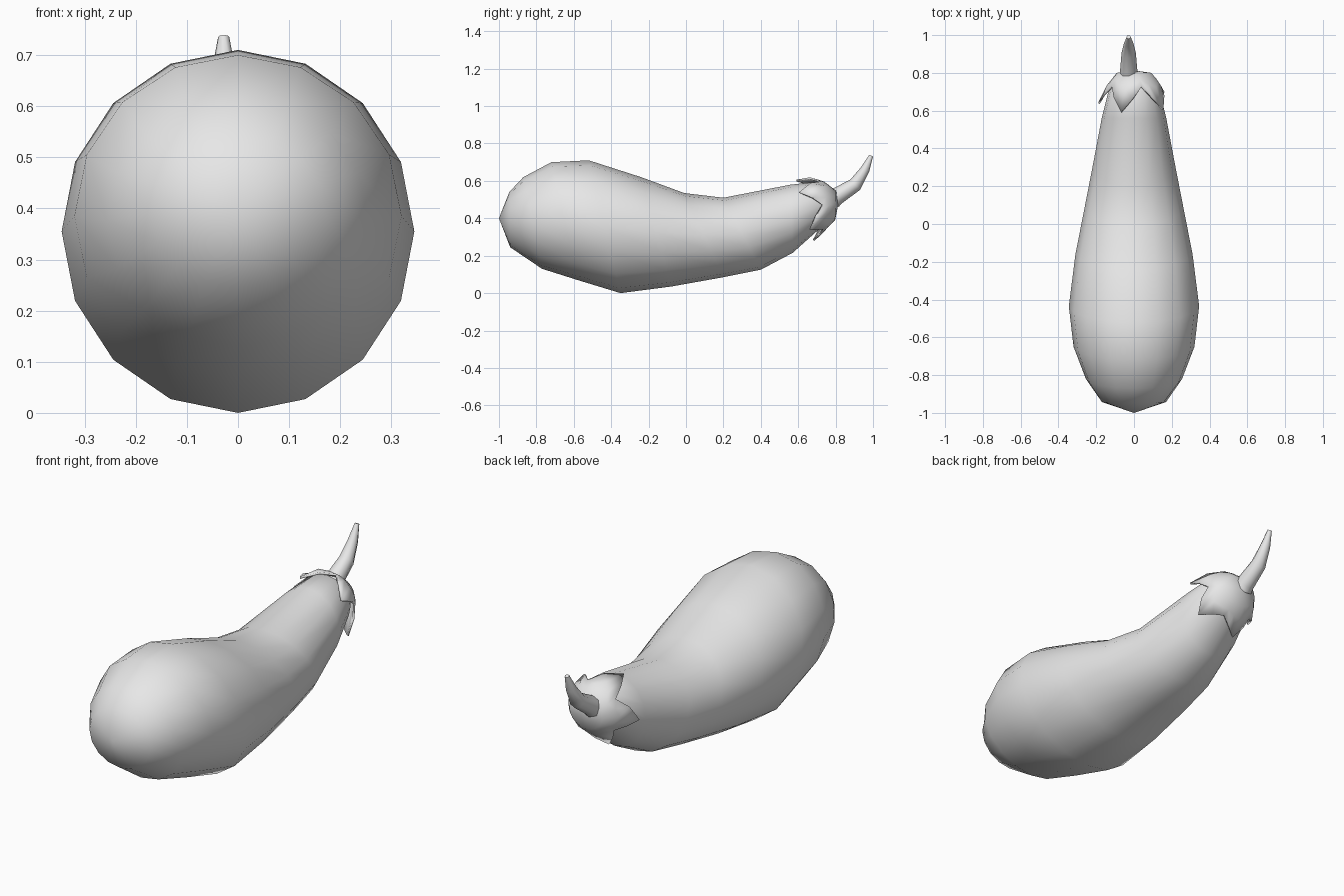
import bpy, bmesh, math
from mathutils import Vector

cube = bpy.data.objects.get("Cube")
if cube:
    bpy.data.objects.remove(cube, do_unlink=True)

grey = bpy.data.materials.new("light grey")
grey.use_nodes = True
grey.diffuse_color = (0.8, 0.8, 0.8, 1)
grey.node_tree.nodes["Principled BSDF"].inputs["Base Color"].default_value = (0.8, 0.8, 0.8, 1)


def loft(name, rings, cap=False):
    """Skin a list of closed rings with quads; collapsed rings become points."""
    bm = bmesh.new()
    rows = [[bm.verts.new(p) for p in ring] for ring in rings]
    n = len(rows[0])
    for a, b in zip(rows, rows[1:]):
        for i in range(n):
            k = (i + 1) % n
            bm.faces.new((a[i], a[k], b[k], b[i]))
    if cap:
        bm.faces.new(rows[-1])
    bmesh.ops.remove_doubles(bm, verts=bm.verts[:], dist=1e-5)
    bmesh.ops.recalc_face_normals(bm, faces=bm.faces[:])
    mesh = bpy.data.meshes.new(name)
    bm.to_mesh(mesh)
    bm.free()
    mesh.materials.append(grey)
    obj = bpy.data.objects.new(name, mesh)
    bpy.context.collection.objects.link(obj)
    return obj


def smooth(obj, degrees):
    bpy.ops.object.select_all(action="DESELECT")
    obj.select_set(True)
    bpy.context.view_layer.objects.active = obj
    bpy.ops.object.shade_smooth_by_angle(angle=math.radians(degrees))


# Body sections: top y, top z, bottom y, bottom z, half width
SECTIONS = [
    (-1.0, .40, -1.0, .40, 0),
    (-.945, .54, -.94, .245, .17),
    (-.87, .62, -.77, .13, .255),
    (-.72, .70, -.58, .07, .32),
    (-.52, .71, -.35, 0, .345),
    (-.24, .62, -.08, .035, .31),
    (-.01, .535, .2, .085, .26),
    (.2, .51, .4, .125, .22),
    (.56, .58, .57, .215, .17),
    (.70, .595, .71, .34, .135),
    (.79, .53, .785, .405, .075),
    (.80, .47, .80, .47, 0),
]


def body_point(t, angle, offset=0.0):
    """Point on the body at section t; angle 0 is the top, positive toward +x."""
    i = min(int(t), len(SECTIONS) - 2)
    f = t - i
    ty, tz, by, bz, w = (p + (q - p) * f for p, q in zip(SECTIONS[i], SECTIONS[i + 1]))
    top, bottom = Vector((0, ty, tz)), Vector((0, by, bz))
    half = (top - bottom) / 2
    if half.length > 1e-6:
        half += half.normalized() * offset
        w += offset
    return (top + bottom) / 2 + half * math.cos(angle) + Vector((w * math.sin(angle), 0, 0))


SIDES = 16
body = loft("body", [[body_point(t, math.tau * i / SIDES) for i in range(SIDES)]
                     for t in range(len(SECTIONS))])
smooth(body, 80)

# Calyx: a thin cap with five pointed lobes hugging the stem end
LOBES, PER_LOBE = 5, 4
START = math.radians(-20)
END = len(SECTIONS) - 1
calyx_rings = [[], [], [], []]
for i in range(LOBES * PER_LOBE):
    angle = START + math.tau * i / (LOBES * PER_LOBE)
    step = i % PER_LOBE
    notch = min(step, PER_LOBE - step) / (PER_LOBE / 2)
    tip = 8.15 + .3 * (1 - math.cos(angle))
    edge = tip + (9.2 - tip) * notch
    for ring, t, off in zip(calyx_rings, (END, END - 1, (END - 1 + edge) / 2, edge),
                            (0, .014, .018, .016 + .016 * (1 - notch))):
        ring.append(body_point(t, angle, off) + Vector((0, .008, 0)))
calyx = loft("calyx", calyx_rings)
shell = calyx.modifiers.new("thickness", "SOLIDIFY")
shell.thickness = .01
shell.offset = 0
smooth(calyx, 60)

# Stem: tapered tube curving upward
path = [(.785, .50, .05), (.81, .52, .046), (.905, .58, .038), (.957, .66, .025), (.99, .735, .011)]
stem_rings = []
for i, (y, z, r) in enumerate(path):
    a, b = path[max(i - 1, 0)], path[min(i + 1, len(path) - 1)]
    along = Vector((0, b[0] - a[0], b[1] - a[1])).normalized()
    side = Vector((1, 0, 0))
    up = side.cross(along)
    stem_rings.append([Vector((-.028, y, z)) + r * (side * math.cos(k) + up * math.sin(k))
                       for k in (math.tau * j / 8 for j in range(8))])
stem = loft("stem", stem_rings, cap=True)
smooth(stem, 60)
